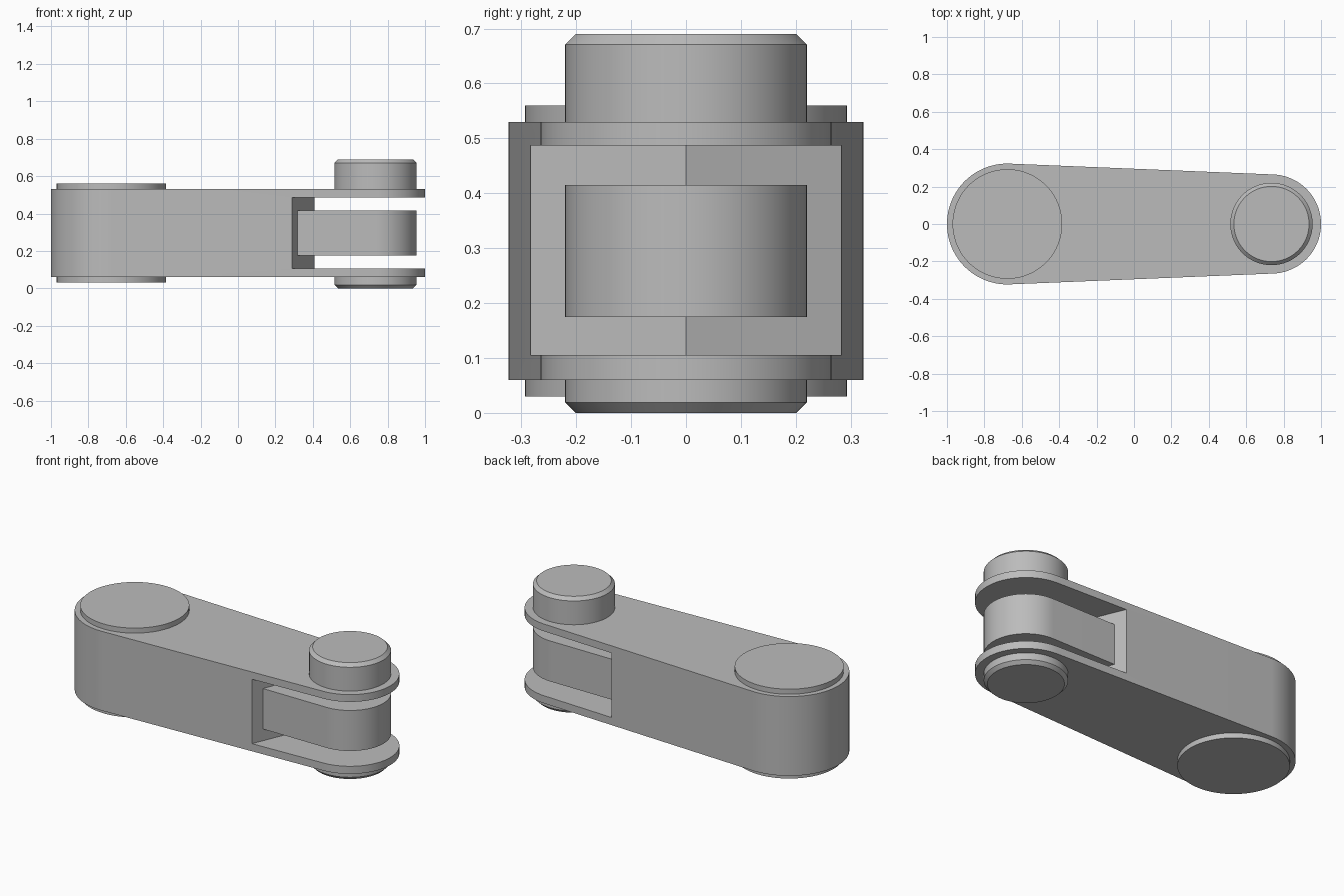
import bpy
import bmesh
from math import pi, sin, cos, asin, radians

if "Cube" in bpy.data.objects:
    bpy.data.objects.remove(bpy.data.objects["Cube"], do_unlink=True)

GREY = (0.5, 0.5, 0.5, 1)
metal = bpy.data.materials.new("plain grey metal")
metal.use_nodes = True
metal.diffuse_color = GREY
bsdf = next(n for n in metal.node_tree.nodes if n.type == "BSDF_PRINCIPLED")
bsdf.inputs["Base Color"].default_value = GREY

BIG_X, BIG_R = -0.677, 0.323      # wide end of the link
PIN_X, END_R, PIN_R = 0.735, 0.265, 0.22


def arc(cx, r, start, end, steps=40):
    """Points along an arc centred on the long axis."""
    return [(cx + r * cos(start + (end - start) * i / steps),
             r * sin(start + (end - start) * i / steps)) for i in range(steps + 1)]


def prism(name, outline, z0, z1):
    """Extrude a flat outline between two heights."""
    bm = bmesh.new()
    base = bm.faces.new([bm.verts.new((x, y, z0)) for x, y in outline])
    top = bmesh.ops.extrude_face_region(bm, geom=[base])["geom"]
    verts = [v for v in top if isinstance(v, bmesh.types.BMVert)]
    bmesh.ops.translate(bm, verts=verts, vec=(0, 0, z1 - z0))
    bmesh.ops.recalc_face_normals(bm, faces=bm.faces)
    mesh = bpy.data.meshes.new(name)
    bm.to_mesh(mesh)
    bm.free()
    obj = bpy.data.objects.new(name, mesh)
    mesh.materials.append(metal)
    bpy.context.collection.objects.link(obj)
    return obj


def select(obj):
    bpy.ops.object.select_all(action="DESELECT")
    obj.select_set(True)
    bpy.context.view_layer.objects.active = obj


def smooth(obj):
    select(obj)
    bpy.ops.object.shade_smooth_by_angle(angle=radians(25))


def disc(name, x, r, z0, z1, bevel_z=None):
    """Round boss, with an optional chamfer around one rim."""
    obj = prism(name, arc(x, r, 0, 2 * pi, 80)[:-1], z0, z1)
    if bevel_z is not None:
        bm = bmesh.new()
        bm.from_mesh(obj.data)
        rim = [e for e in bm.edges if all(abs(v.co.z - bevel_z) < 1e-4 for v in e.verts)]
        bmesh.ops.bevel(bm, geom=rim, offset=0.019, segments=1, affect="EDGES")
        bm.to_mesh(obj.data)
        bm.free()
    smooth(obj)
    return obj


# Tapered link body with tangent sides
tilt = asin((BIG_R - END_R) / (PIN_X - BIG_X))
t = pi / 2 - tilt
outline = arc(PIN_X, END_R, -t, t) + arc(BIG_X, BIG_R, t, 2 * pi - t, 60)
body = prism("link_body", outline, 0.06, 0.53)

# Fork slot with a shallow pointed back wall
cutter = prism("slot_cutter", [(0.41, 0), (0.198, -0.5), (1.2, -0.5),
                               (1.2, 0.5), (0.198, 0.5)], 0.105, 0.487)
cutter.hide_render = True
select(body)
cut = body.modifiers.new("slot", "BOOLEAN")
cut.operation = "DIFFERENCE"
cut.solver = "EXACT"
cut.object = cutter
bpy.ops.object.modifier_apply(modifier=cut.name)
bpy.data.objects.remove(cutter, do_unlink=True)
smooth(body)

# Rounded tongue inside the fork, following the slot wall
tongue = prism("fork_tongue", arc(PIN_X, PIN_R, -pi / 2, pi / 2)
               + [(0.317, PIN_R), (0.41, 0), (0.317, -PIN_R)], 0.175, 0.415)
smooth(tongue)

# Raised bosses on the wide end and chamfered pin ends on the fork
disc("wide_boss_top", BIG_X, 0.293, 0.53, 0.56)
disc("wide_boss_bottom", BIG_X, 0.293, 0.03, 0.06)
disc("pin_head_top", PIN_X, PIN_R, 0.53, 0.69, 0.69)
disc("pin_head_bottom", PIN_X, PIN_R, 0.0, 0.06, 0.0)
